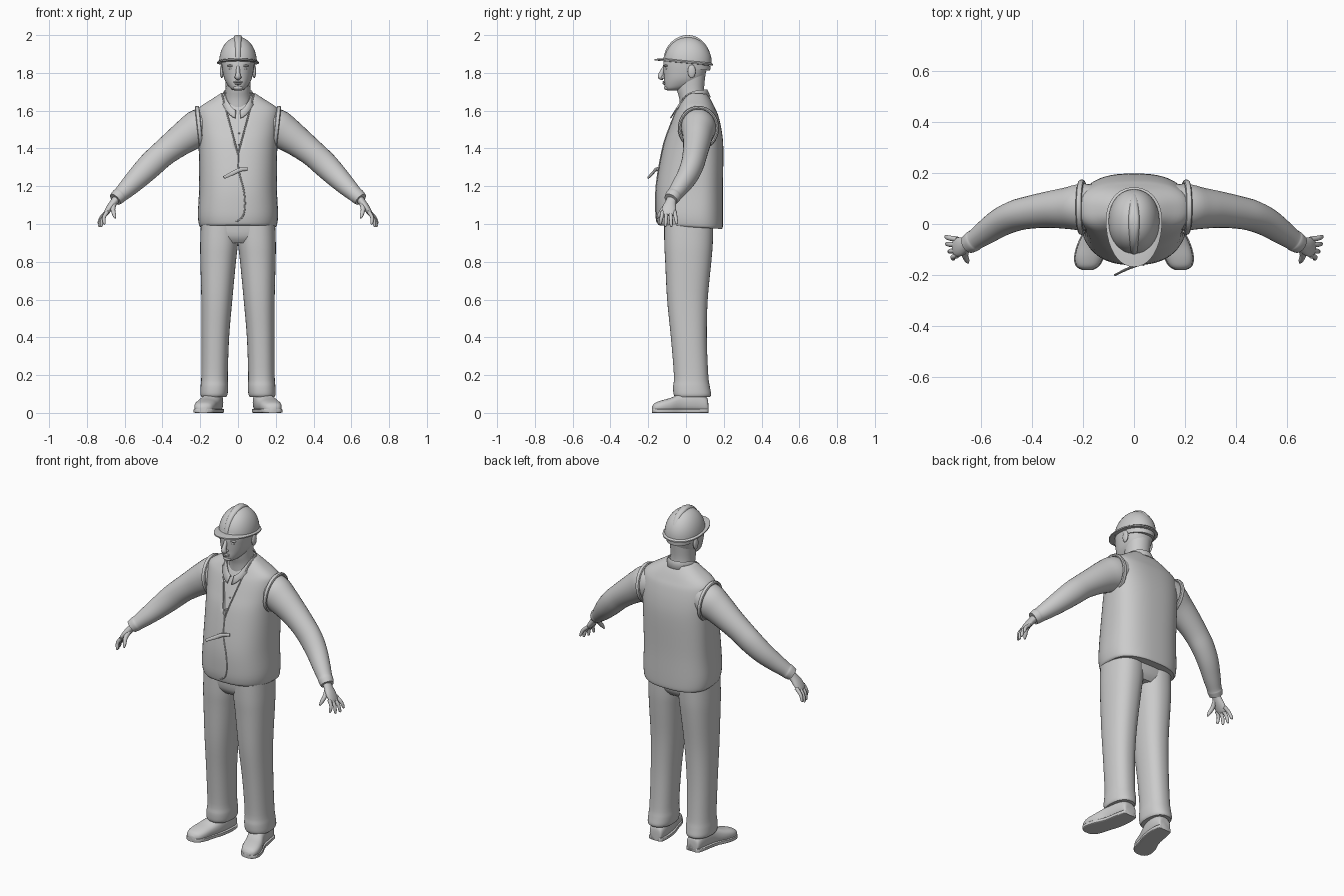
import bpy, bmesh, math
from mathutils import Vector
from mathutils.bvhtree import BVHTree

if "Cube" in bpy.data.objects:
    bpy.data.objects.remove(bpy.data.objects["Cube"])

grey = bpy.data.materials.new("plain grey")
grey.diffuse_color = (0.6, 0.6, 0.6, 1)
grey.use_nodes = True
grey.node_tree.nodes["Principled BSDF"].inputs["Base Color"].default_value = grey.diffuse_color


def finish(name, bm, angle=40):
    """Turn a bmesh into a smooth shaded object."""
    bmesh.ops.recalc_face_normals(bm, faces=bm.faces)
    me = bpy.data.meshes.new(name)
    bm.to_mesh(me)
    bm.free()
    me.materials.append(grey)
    ob = bpy.data.objects.new(name, me)
    bpy.context.collection.objects.link(ob)
    bpy.ops.object.select_all(action='DESELECT')
    bpy.context.view_layer.objects.active = ob
    ob.select_set(True)
    bpy.ops.object.shade_smooth_by_angle(angle=math.radians(angle))
    return ob


def smooth_rows(rows, n=4):
    """Catmull-Rom interpolation of profile rows."""
    out = []
    for i in range(len(rows) - 1):
        p = [rows[max(0, min(len(rows) - 1, i + k))] for k in (-1, 0, 1, 2)]
        for j in range(n):
            t = j / n
            out.append([0.5 * (2 * b + (c - a) * t + (2 * a - 5 * b + 4 * c - d) * t * t
                               + (3 * b - a - 3 * c + d) * t ** 3) for a, b, c, d in zip(*p)])
    return out + [list(rows[-1])]


def power(v, e):
    return math.copysign(abs(v) ** e, v)


def loft(name, rings, angle=40, cap=True):
    bm = bmesh.new()
    vs = [[bm.verts.new(p) for p in r] for r in rings]
    n = len(vs[0])
    for a, b in zip(vs, vs[1:]):
        for i in range(n):
            bm.faces.new((a[i], a[(i + 1) % n], b[(i + 1) % n], b[i]))
    if cap:
        bm.faces.new(vs[0])
        bm.faces.new(vs[-1])
    return finish(name, bm, angle)


def stack(name, rows, e=2.4, s=1, n=40, fine=4, tilt=0):
    """Upright loft; row = z, centre x, half width, front y, back y, widest y."""
    rings = []
    for z, cx, rx, yf, yb, yw in smooth_rows(rows, fine):
        ring = []
        for k in range(n):
            a = 2 * math.pi * k / n
            x, q = power(math.cos(a), 2 / e), power(math.sin(a), 2 / e)
            y = yw + q * ((yb - yw) if q > 0 else (yw - yf))
            ring.append(Vector((s * (cx + rx * x), y, z + tilt * y)))
        rings.append(ring)
    return loft(name, rings)


def tube(name, rows, s=1, n=20, fine=4):
    """Loft along a path; row = x, y, z, radius in y, other radius."""
    rows = smooth_rows(rows, fine)
    pts = [Vector(r[:3]) for r in rows]
    rings = []
    for i, r in enumerate(rows):
        t = (pts[min(i + 1, len(pts) - 1)] - pts[max(i - 1, 0)]).normalized()
        u = Vector((0, 1, 0))
        u = (u - t * u.dot(t)).normalized()
        v = t.cross(u)
        ring = [pts[i] + u * r[3] * math.cos(2 * math.pi * k / n)
                + v * r[4] * math.sin(2 * math.pi * k / n) for k in range(n)]
        rings.append([Vector((s * p.x, p.y, p.z)) for p in ring])
    return loft(name, rings)


def ball(name, c, r, seg=20):
    bm = bmesh.new()
    bmesh.ops.create_uvsphere(bm, u_segments=seg, v_segments=seg // 2, radius=1)
    for v in bm.verts:
        v.co = Vector(c) + Vector([a * b for a, b in zip(v.co, r)])
    return finish(name, bm, 60)


# Vest body with a V neck cut out of the front
vest_rows = [(0.985, 0, .198, -.145, .19, .05), (1.0, 0, .207, -.153, .195, .05),
             (1.06, 0, .212, -.16, .196, .05), (1.2, 0, .206, -.157, .195, .06),
             (1.4, 0, .208, -.122, .198, .07), (1.5, 0, .215, -.09, .19, .07),
             (1.58, 0, .218, -.06, .172, .065), (1.62, 0, .205, -.04, .155, .06),
             (1.66, 0, .145, -.02, .135, .055), (1.695, 0, .09, 0, .112, .05)]
vest = stack("vest", vest_rows, 2.5, n=56, tilt=-.06)
bm = bmesh.new()
tri = [(0, 1.37), (.105, 1.76), (-.105, 1.76)]
loops = [[bm.verts.new((x, y, z)) for x, z in tri] for y in (-.4, .03)]
bm.faces.new(loops[0])
bm.faces.new(loops[1])
for i in range(3):
    j = (i + 1) % 3
    bm.faces.new((loops[0][i], loops[0][j], loops[1][j], loops[1][i]))
cutter = finish("neck_cutter", bm)
cutter.hide_render = True
cutter.hide_viewport = True
body = BVHTree.FromObject(vest, bpy.context.evaluated_depsgraph_get())
mod = vest.modifiers.new("neck", 'BOOLEAN')
mod.object, mod.operation, mod.solver = cutter, 'DIFFERENCE', 'EXACT'


def seam(name, pts, r=.004, snap=True):
    """Thin edging that follows the front of the vest."""
    rows = []
    for x, z in smooth_rows(pts, 5):
        hit = body.ray_cast(Vector((x, -1, z)), Vector((0, 1, 0)))[0]
        rows.append((*hit, r, r))
    return tube(name, rows, n=8, fine=1)


seam("front_edge", [(0, 1.37), (.005, 1.28), (.03, 1.18), (.037, 1.1), (.025, 1.04), (-.01, 1.012)])
for s in (1, -1):
    seam("neck_edge", [(0, 1.37), (s * .045, 1.537), (s * .083, 1.68)])
    # Raised arm hole rim
    rim = [(.205 + .012 * math.sin(a), .066 + .1 * math.cos(a), 1.508 + .108 * math.sin(a), .009, .009)
           for a in [2 * math.pi * k / 32 for k in range(33)]]
    rings = [[Vector((s * (x + .012 * math.cos(b)), .066 + (y - .066) * (1 + .09 * math.sin(b)),
                      1.508 + (z - 1.508) * (1 + .09 * math.sin(b))))
              for b in [math.pi * k / 4 for k in range(8)]] for x, y, z, _, _ in rim]
    loft("arm_hole_rim", rings, cap=False)

# Loose closing strap
tube("strap", [(.05, -.15, 1.292, .005, .009), (.01, -.162, 1.287, .006, .011),
               (-.03, -.178, 1.268, .005, .011), (-.075, -.2, 1.246, .004, .008)], n=10)

# Shirt and folded collar
stack("shirt", [(1.3, 0, .17, -.125, .15, .06), (1.4, 0, .18, -.108, .16, .06),
                (1.5, 0, .18, -.077, .16, .06), (1.58, 0, .16, -.048, .15, .06),
                (1.64, 0, .11, -.022, .125, .05), (1.68, 0, .085, .0, .108, .045)])
bm = bmesh.new()
rows = []
for k in range(41):
    a = math.radians(-172 + 344 * k / 40)
    f = (1 - math.cos(a)) / 2
    x, y = math.sin(a), math.cos(a)
    drop = .012 * f + .10 * f ** 4
    rows.append([bm.verts.new((x * w, .033 + y * (w + .004) - lean * f, z - drop))
                 for w, z, lean in ((.072, 1.70, .005), (.076, 1.712, .008), (.094, 1.672, .02))])
for a, b in zip(rows, rows[1:]):
    for i in range(2):
        bm.faces.new((a[i], a[i + 1], b[i + 1], b[i]))
collar = finish("collar", bm)
collar.modifiers.new("thickness", 'SOLIDIFY').thickness = .006
for i in range(3):
    ball("shirt_button", (.006, -.112 + .028 * i, 1.42 + .06 * i), (.005, .005, .005), 8)

# Neck and head
stack("neck", [(1.58, 0, .08, -.03, .1, .04), (1.66, 0, .068, -.035, .1, .035),
               (1.72, 0, .065, -.05, .096, .03), (1.8, 0, .07, -.05, .104, .03)], 2.1)
stack("head", [(1.708, 0, .022, -.1, -.04, -.07), (1.718, 0, .04, -.11, -.01, -.05),
               (1.74, 0, .058, -.115, .05, -.02), (1.77, 0, .073, -.116, .09, 0),
               (1.81, 0, .082, -.119, .108, .01), (1.85, 0, .087, -.12, .122, .01),
               (1.89, 0, .088, -.11, .125, .01), (1.94, 0, .06, -.07, .09, .01)], 2.25)
tube("nose", [(0, -.113, 1.838, .006, .008), (0, -.122, 1.815, .011, .01), (0, -.133, 1.79, .014, .013),
              (0, -.133, 1.777, .014, .016), (0, -.12, 1.768, .006, .01)], n=14)
ball("upper_lip", (0, -.115, 1.752), (.024, .01, .005))
ball("lower_lip", (0, -.114, 1.743), (.02, .01, .006))
ball("chin", (0, -.1, 1.722), (.026, .016, .014))
for s in (1, -1):
    ball("eye", (s * .034, -.102, 1.822), (.014, .01, .007))
    ball("brow", (s * .035, -.105, 1.838), (.024, .012, .006))
    ball("nostril", (s * .011, -.122, 1.777), (.008, .012, .007), 12)
    ball("ear", (s * .086, .03, 1.808), (.01, .021, .036))

# Hard hat: dome, centre ridge, brim and nape band
dome = [(1.855 + .136 * math.sin(t), 0, .1 * math.cos(t), .01 - .126 * math.cos(t),
         .01 + .126 * math.cos(t), .01) for t in [math.radians(5.5 * k) for k in range(17)]]
stack("helmet_dome", dome, 2.1, fine=1)
ridge = [(1.86 + .14 * math.sin(t), 0, .028 * max(math.cos(t), .02) ** .3, .01 - .13 * math.cos(t),
          .01 + .122 * math.cos(t), .01) for t in [math.radians(5.5 * k) for k in range(17)]]
stack("helmet_ridge", ridge, 2.6, fine=1)
stack("helmet_brim", [(1.851, 0, .1, -.15, .13, .015), (1.852, 0, .11, -.168, .144, .015),
                      (1.859, 0, .11, -.168, .144, .015), (1.866, 0, .098, -.118, .134, .015)],
      2.1, fine=1, tilt=-.09)
stack("nape_band", [(1.825, 0, .086, -.04, .128, .02), (1.85, 0, .09, -.04, .13, .02)], 2.1, fine=1, tilt=-.1)

# Hips joining both legs
stack("hips", [(.9, 0, .12, -.085, .11, .01), (.94, 0, .185, -.108, .135, .01),
               (1.03, 0, .196, -.115, .145, .01)], 2.8)

finger_rows = [(-.06, .738, -.05, .999), (-.082, .735, -.078, .985),
               (-.104, .725, -.108, .985), (-.123, .71, -.136, .997)]
for s in (1, -1):
    side = "left" if s > 0 else "right"
    # Trouser leg
    stack(side + "_trouser_leg", [
        (.085, .128, .066, -.058, .128, .03), (.1, .127, .072, -.066, .133, .03),
        (.14, .125, .073, -.068, .126, .03), (.2, .124, .07, -.064, .118, .03),
        (.4, .12, .073, -.08, .11, .02), (.6, .112, .082, -.1, .115, .01),
        (.8, .105, .094, -.11, .134, .01), (.9, .1, .1, -.115, .142, .01),
        (1.03, .095, .1, -.115, .145, .01)], 2.3, s)
    # Shoe and sole share one outline: y, centre x, half width, height
    outline = smooth_rows([(.118, .123, .028, .05), (.108, .124, .041, .085), (.05, .128, .05, .115),
                           (-.02, .14, .052, .105), (-.08, .163, .056, .08), (-.13, .176, .055, .066),
                           (-.165, .182, .042, .052), (-.18, .183, .018, .034)])
    for part, grow, e in (("shoe", 0, 2.5), ("sole", .004, 8)):
        rings = []
        for y, cx, rx, h in outline:
            h = .022 if grow else h
            rings.append([Vector((s * (cx + (rx + grow) * power(math.cos(a), 2 / e)), y,
                                  h / 2 * (1 + power(math.sin(a), 2 / e))))
                          for a in [2 * math.pi * k / 24 for k in range(24)]])
        loft(side + "_" + part, rings)
    # Sleeve with cuff
    tube(side + "_sleeve", [
        (.13, .066, 1.535, .085, .085), (.2, .066, 1.51, .092, .1), (.26, .062, 1.475, .082, .09),
        (.33, .057, 1.425, .072, .078), (.4, .047, 1.37, .065, .07), (.46, .034, 1.315, .061, .068),
        (.52, .008, 1.255, .056, .061), (.58, -.032, 1.195, .048, .05), (.62, -.06, 1.157, .041, .041),
        (.632, -.068, 1.147, .042, .041), (.65, -.08, 1.13, .037, .036)], s, 28)
    # Hand
    tube(side + "_palm", [(.63, -.068, 1.15, .026, .022), (.655, -.08, 1.118, .028, .02),
                          (.68, -.089, 1.085, .037, .018), (.7, -.092, 1.056, .036, .013),
                          (.706, -.093, 1.046, .028, .008)], s)
    for y, tx, ty, tz in finger_rows:
        m = [(a + b) / 2 for a, b in zip((.695, y, 1.065), (tx, ty, tz))]
        tube(side + "_finger", [(.692, y, 1.065, .011, .011), (m[0] + .007, m[1], m[2] + .004, .0098, .0098),
                                (tx - .002, ty, tz + .008, .0078, .0078), (tx, ty, tz, .003, .003)], s, 10)
    tube(side + "_thumb", [(.658, -.095, 1.105, .015, .015), (.662, -.122, 1.076, .0125, .0125),
                           (.655, -.142, 1.048, .010, .010), (.65, -.152, 1.03, .004, .004)], s, 10)
